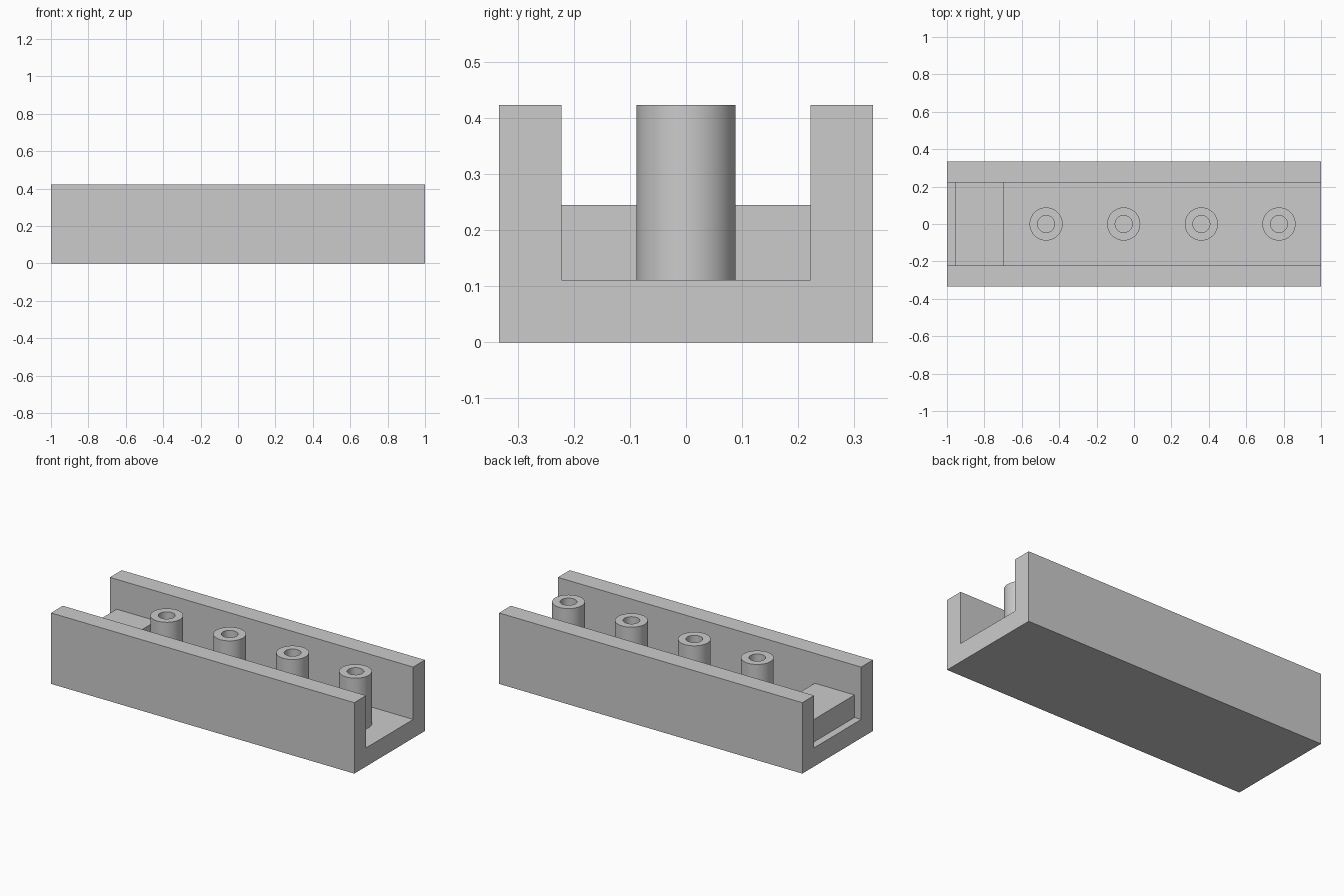
import bpy, bmesh, math

if "Cube" in bpy.data.objects:
    bpy.data.objects.remove(bpy.data.objects["Cube"])

grey = bpy.data.materials.new("plain_grey")
grey.diffuse_color = (0.6, 0.6, 0.6, 1)
grey.use_nodes = True
grey.node_tree.nodes["Principled BSDF"].inputs["Base Color"].default_value = grey.diffuse_color

FLOOR, TOP, HALF_W, INNER = 0.111, 0.423, 0.333, 0.222


def finish(name, bm):
    bmesh.ops.recalc_face_normals(bm, faces=bm.faces)
    mesh = bpy.data.meshes.new(name)
    bm.to_mesh(mesh)
    bm.free()
    mesh.materials.append(grey)
    obj = bpy.data.objects.new(name, mesh)
    bpy.context.collection.objects.link(obj)
    return obj


def extrude_x(name, profile, x0, x1):
    """Extrude a (y, z) outline along x."""
    bm = bmesh.new()
    face = bm.faces.new([bm.verts.new((x0, y, z)) for y, z in profile])
    ext = bmesh.ops.extrude_face_region(bm, geom=[face], use_keep_orig=True)
    moved = [g for g in ext["geom"] if isinstance(g, bmesh.types.BMVert)]
    bmesh.ops.translate(bm, verts=moved, vec=(x1 - x0, 0, 0))
    return finish(name, bm)


def tube(name, x, r_out, r_in, z0, z1, sides=64):
    """Hollow post: an outer and inner wall with a ring on each end."""
    bm = bmesh.new()
    rings = []
    for r, z in ((r_out, z0), (r_out, z1), (r_in, z1), (r_in, z0)):
        angles = [2 * math.pi * i / sides for i in range(sides)]
        rings.append([bm.verts.new((x + r * math.cos(a), r * math.sin(a), z)) for a in angles])
    for k in range(4):
        a, b = rings[k], rings[(k + 1) % 4]
        for i in range(sides):
            j = (i + 1) % sides
            bm.faces.new((a[i], a[j], b[j], b[i]))
    obj = finish(name, bm)
    bpy.ops.object.select_all(action="DESELECT")
    obj.select_set(True)
    bpy.context.view_layer.objects.active = obj
    bpy.ops.object.shade_smooth_by_angle(angle=math.radians(30))


# U-shaped channel, open at both ends
half = [(HALF_W, 0), (HALF_W, TOP), (INNER, TOP), (INNER, FLOOR)]
extrude_x("channel", half + [(-y, z) for y, z in reversed(half)], -1, 1)

# Low block between the walls
extrude_x("end_block", [(-INNER, FLOOR), (INNER, FLOOR), (INNER, 0.245), (-INNER, 0.245)],
          -0.956, -0.694)

# Row of hollow posts
for i in range(4):
    tube(f"post_{i + 1}", -0.47 + 0.415 * i, 0.0885, 0.0455, FLOOR, TOP)
